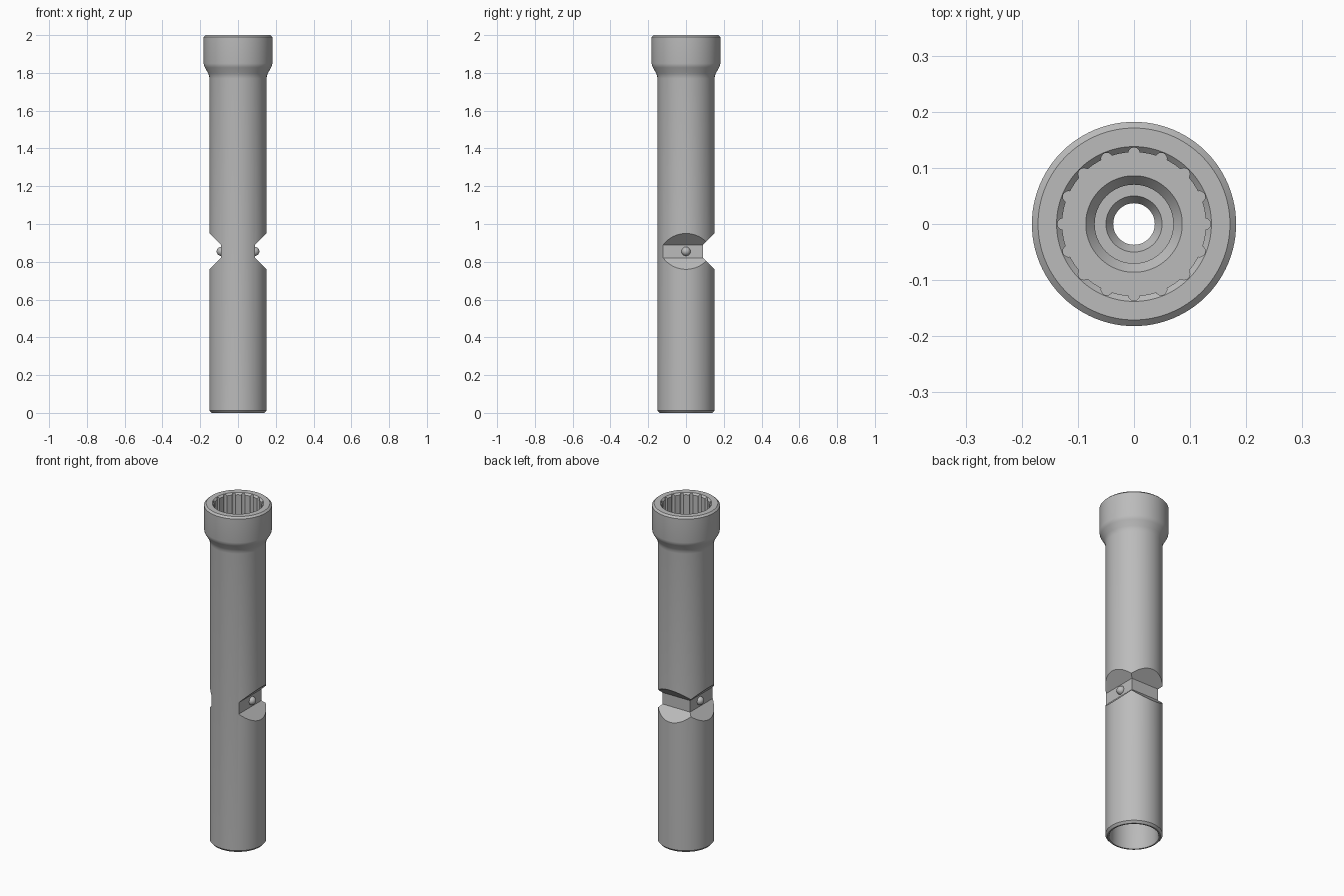
import bpy, bmesh, math
from mathutils import Matrix

cube = bpy.data.objects.get("Cube")
if cube:
    bpy.data.objects.remove(cube, do_unlink=True)

steel = bpy.data.materials.new("satin steel grey")
steel.use_nodes = True
GREY = (0.5, 0.5, 0.5, 1)
steel.diffuse_color = GREY
steel.node_tree.nodes["Principled BSDF"].inputs["Base Color"].default_value = GREY


def finish(name, bm):
    bmesh.ops.recalc_face_normals(bm, faces=bm.faces)
    mesh = bpy.data.meshes.new(name)
    bm.to_mesh(mesh)
    bm.free()
    mesh.materials.append(steel)
    obj = bpy.data.objects.new(name, mesh)
    bpy.context.collection.objects.link(obj)
    return obj


def lathe(name, profile, steps=96):
    """Revolve a closed (radius, height) outline around z."""
    bm = bmesh.new()
    verts = [bm.verts.new((r, 0, z)) for r, z in profile]
    edges = [bm.edges.new((a, b)) for a, b in zip(verts, verts[1:] + verts[:1])]
    bmesh.ops.spin(bm, geom=verts + edges, cent=(0, 0, 0), axis=(0, 0, 1),
                   angle=math.tau, steps=steps)
    bmesh.ops.remove_doubles(bm, verts=bm.verts, dist=1e-5)
    return finish(name, bm)


def smooth(obj):
    bpy.ops.object.select_all(action='DESELECT')
    obj.select_set(True)
    bpy.context.view_layer.objects.active = obj
    bpy.ops.object.shade_smooth_by_angle(angle=math.radians(30))


def cut(target, cutter):
    mod = target.modifiers.new("cut", 'BOOLEAN')
    mod.operation = 'DIFFERENCE'
    mod.solver = 'EXACT'
    mod.object = cutter
    bpy.context.view_layer.objects.active = target
    bpy.ops.object.modifier_apply(modifier=mod.name)
    bpy.data.objects.remove(cutter, do_unlink=True)


# Hollow shaft: outside with flared collar, then the stepped bore from the top down
outside = [(0.14, 0), (0.151, 0.012), (0.151, 1.77), (0.153, 1.785),
           (0.158, 1.798), (0.175, 1.828), (0.18, 1.838), (0.182, 1.85),
           (0.182, 1.99), (0.171, 2)]
bore = [(0.138, 2), (0.128, 1.99), (0.128, 1.81), (0.086, 1.81),
        (0.07, 1.79), (0.07, 1.2), (0.05, 1.2), (0.037, 1.18),
        (0.037, 0.5), (0.128, 0.3), (0.128, 0.01)]
shaft = lathe("socket_shaft", outside + bore + [(0.132, 0)])

# Sixteen round flutes around the socket wall
bm = bmesh.new()
for i in range(16):
    a = math.tau * i / 16
    place = Matrix.Translation((0.126 * math.cos(a), 0.126 * math.sin(a), 1.93))
    bmesh.ops.create_cone(bm, cap_ends=True, segments=16, radius1=0.0105,
                          radius2=0.0105, depth=0.24, matrix=place)
cut(shaft, finish("flute_cutter", bm))

# Flat-bottomed notches with 45 degree shoulders on both sides and the back
MID, FLAT, HALF, REACH = 0.855, 0.09, 0.034, 0.2
for turn in (0, 90, 180):
    bm = bmesh.new()
    wide = HALF + REACH - FLAT
    outline = [(FLAT, -HALF), (REACH, -wide), (REACH, wide), (FLAT, HALF)]
    face = bm.faces.new([bm.verts.new((x, -0.3, MID + z)) for x, z in outline])
    side = bmesh.ops.extrude_face_region(bm, geom=[face])["geom"]
    bmesh.ops.translate(bm, vec=(0, 0.6, 0),
                        verts=[v for v in side if isinstance(v, bmesh.types.BMVert)])
    bmesh.ops.rotate(bm, verts=bm.verts, cent=(0, 0, 0),
                     matrix=Matrix.Rotation(math.radians(turn), 3, 'Z'))
    cut(shaft, finish("notch_cutter", bm))
smooth(shaft)

# Detent balls seated in the side notches
for side, label in ((1, "left"), (-1, "right")):
    bm = bmesh.new()
    bmesh.ops.create_uvsphere(bm, u_segments=24, v_segments=16, radius=0.024,
                              matrix=Matrix.Translation((side * 0.089, 0, MID)))
    smooth(finish(label + "_detent_ball", bm))
